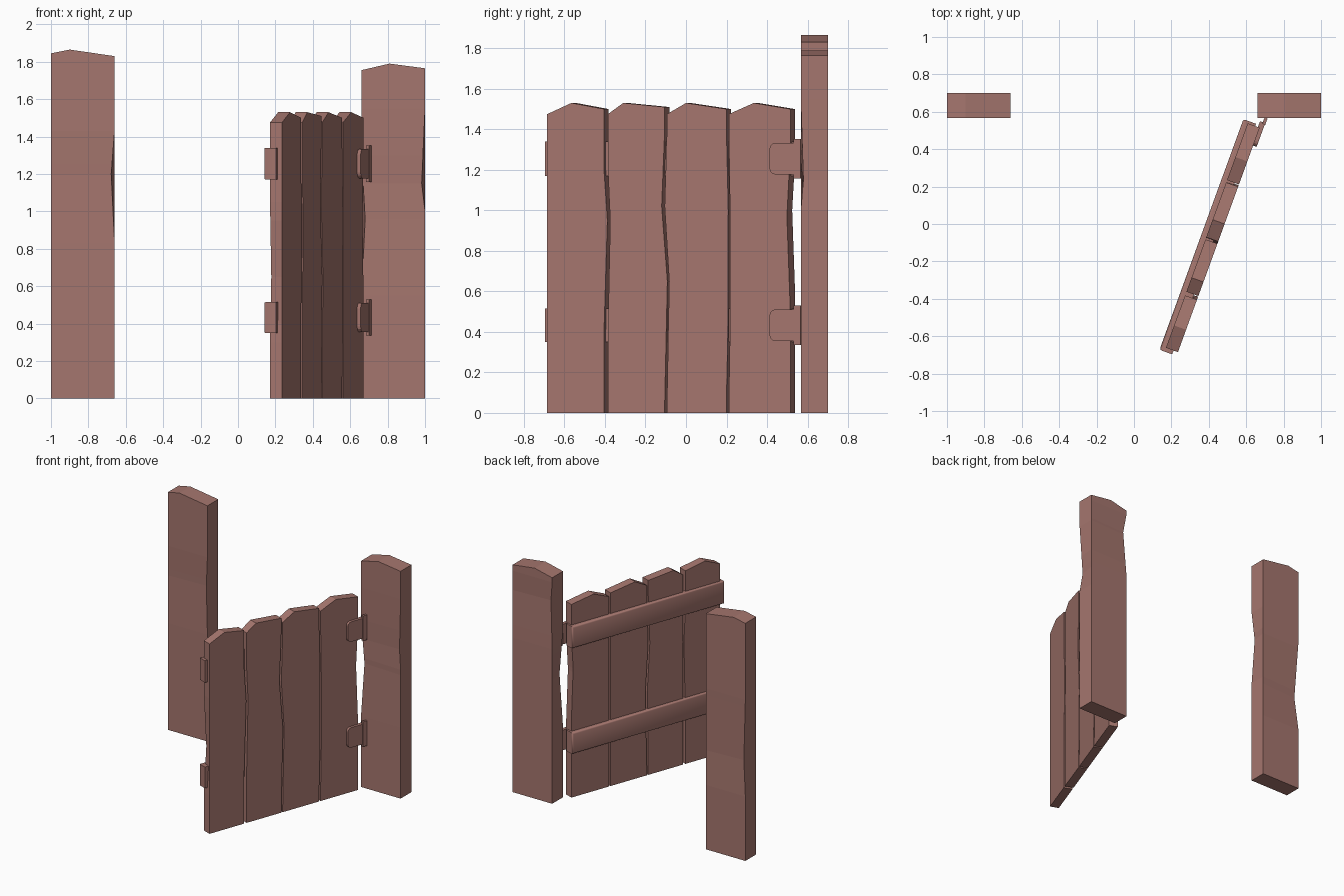
import bpy, bmesh, math
from mathutils import Matrix

if "Cube" in bpy.data.objects:
    bpy.data.objects.remove(bpy.data.objects["Cube"])

wood = bpy.data.materials.new("reddish_brown_wood")
wood.diffuse_color = (0.376, 0.181, 0.156, 1)
wood.use_nodes = True
wood.node_tree.nodes["Principled BSDF"].inputs["Base Color"].default_value = wood.diffuse_color

# Gate frame: local x runs from the free end to the hinge, local y points backward
GATE = Matrix.Translation((0.235, -0.685, 0)) @ Matrix.Rotation(math.radians(70), 4, 'Z')


def finish(bm, name, matrix):
    bmesh.ops.recalc_face_normals(bm, faces=bm.faces)
    mesh = bpy.data.meshes.new(name)
    bm.to_mesh(mesh)
    bm.free()
    mesh.materials.append(wood)
    ob = bpy.data.objects.new(name, mesh)
    bpy.context.collection.objects.link(ob)
    ob.matrix_world = matrix
    return ob


def lerp(points, z):
    for (z0, a), (z1, b) in zip(points, points[1:]):
        if z0 <= z <= z1:
            return a + (b - a) * (z - z0) / (z1 - z0)
    return 0.0


def board(name, x0, x1, y0, y1, top, wobble, matrix=Matrix(), dig=0.0):
    """Hewn board. top = left z, peak x, peak z, right z.
    wobble = sideways offsets along each vertical edge (fl, fr, bl, br)."""
    zs = sorted({p[0] for pts in wobble.values() for p in pts} | {0.0})
    bm = bmesh.new()
    sides = []
    for face, y, sgn in (("f", y0, 1), ("b", y1, -1)):
        cols = []
        for side, x, zt in (("l", x0, top[0]), ("r", x1, top[3])):
            pts = wobble.get(face + side, [])
            col = []
            for z in zs:
                o = lerp(pts, z)
                col.append(bm.verts.new((x + o, y + sgn * abs(o) * dig, z)))
            col.append(bm.verts.new((x, y, zt)))
            cols.append(col)
        sides.append((cols[0], cols[1], bm.verts.new((top[1], y, top[2]))))
    n = len(zs)
    for l, r, pk in sides:
        for i in range(n - 1):
            bm.faces.new((l[i], r[i], r[i + 1], l[i + 1]))
        bm.faces.new((l[n - 1], r[n - 1], r[n], pk, l[n]))
    (fl, fr, fp), (bl, br, bp) = sides
    for i in range(n):
        bm.faces.new((fl[i], fl[i + 1], bl[i + 1], bl[i]))
        bm.faces.new((fr[i], fr[i + 1], br[i + 1], br[i]))
    bm.faces.new((fl[0], fr[0], br[0], bl[0]))
    bm.faces.new((fl[n], fp, bp, bl[n]))
    bm.faces.new((fp, fr[n], br[n], bp))
    return finish(bm, name, matrix)


def box(name, x, y, z, pick=None, bevel=0.0, seg=2):
    bm = bmesh.new()
    bmesh.ops.create_cube(bm, size=1)
    for v in bm.verts:
        for i, (a, b) in enumerate((x, y, z)):
            v.co[i] = b if v.co[i] > 0 else a
    if pick:
        edges = [e for e in bm.edges if pick(e)]
        bmesh.ops.bevel(bm, geom=edges, offset=bevel, segments=seg, profile=0.5, affect='EDGES')
    return finish(bm, name, GATE)


def notch(lo, mid, hi, d):
    return [(lo, 0), (mid, d), (hi, 0)]


# Gate posts
board("left_post", -1.0, -0.66, 0.567, 0.70, (1.845, -0.90, 1.865, 1.83),
      {"fr": notch(0.83, 1.2, 1.43, -0.018), "bl": notch(0.5, 0.77, 1.25, 0.025)}, dig=0.7)
board("right_post", 0.66, 1.0, 0.567, 0.70, (1.755, 0.81, 1.79, 1.765),
      {"fr": notch(1.0, 1.15, 1.55, -0.018), "fl": notch(0.55, 0.96, 1.3, 0.02),
       "bl": notch(1.2, 1.57, 1.72, 0.02)}, dig=0.7)

# Four pickets with slightly uneven edges
planks = [
    (0.0, 0.298, 0.127, 1.50,
     {"bl": notch(0.3, 0.65, 1.05, 0.02), "fr": [(0.4, 0), (0.95, 0.018), (1.2, 0)],
      "br": [(0.4, 0), (0.95, 0.012), (1.2, 0)]}),
    (0.319, 0.617, 0.399, 1.51,
     {"fl": [(0.4, 0), (0.95, 0.012), (1.2, 0)],
      "fr": [(0.05, 0), (0.65, 0.014), (1.02, -0.016), (1.4, 0)],
      "br": [(0.05, 0), (0.65, 0.008), (1.02, -0.014), (1.4, 0)]}),
    (0.629, 0.941, 0.729, 1.50,
     {"fl": [(0.05, 0), (0.65, 0.012), (1.02, -0.012), (1.4, 0)],
      "bl": [(0.05, 0), (0.65, 0.012), (1.02, -0.012), (1.4, 0)],
      "fr": [(0.05, 0), (0.4, 0.008), (1.0, 0.01), (1.4, 0)]}),
    (0.954, 1.277, 1.085, 1.50,
     {"fl": [(0.05, 0), (0.4, 0.006), (1.0, 0.006), (1.4, 0)],
      "fr": notch(0.5, 0.97, 1.3, -0.018), "br": notch(0.6, 1.0, 1.25, -0.015)}),
]
for i, (x0, x1, px, zr, wob) in enumerate(planks, 1):
    board(f"gate_plank_{i}", x0, x1, 0.0, 0.068, (1.475, px, 1.53, zr), wob, GATE)

# Rounded cross rails behind the pickets
for label, z0, z1 in (("lower", 0.35, 0.515), ("upper", 1.17, 1.34)):
    rail = box(label + "_rail", (-0.022, 1.29), (0.025, 0.097), (z0, z1),
               lambda e: all(v.co.y > 0.09 for v in e.verts), 0.012)
    for p in rail.data.polygons:
        p.use_smooth = True
    bpy.context.view_layer.objects.active = rail
    rail.select_set(True)
    bpy.ops.object.shade_smooth_by_angle(angle=math.radians(50))
    rail.select_set(False)

# Hinges: strap with rounded end, plus knuckle against the post
for label, z in (("lower", 0.433), ("upper", 1.255)):
    box(label + "_hinge_strap", (1.175, 1.31), (-0.02, 0.01), (z - 0.078, z + 0.078),
        lambda e: all(v.co.x < 1.2 for v in e.verts)
        and abs(e.verts[0].co.y - e.verts[1].co.y) > 0.01, 0.03, 3)
    box(label + "_hinge_knuckle", (1.301, 1.338), (-0.023, -0.006), (z - 0.097, z + 0.097))
